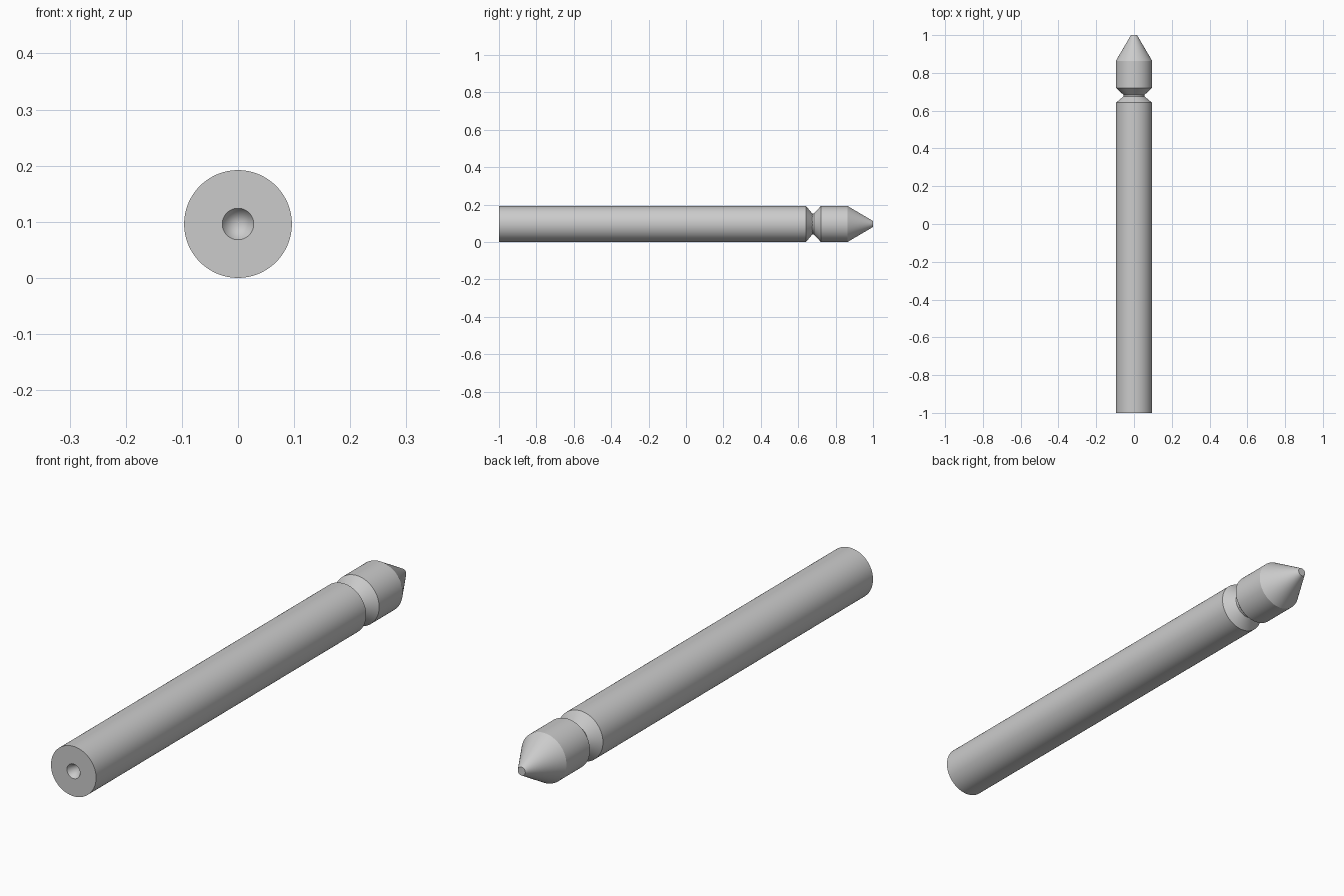
import bpy, bmesh, math
from mathutils import Vector, Matrix

if "Cube" in bpy.data.objects:
    bpy.data.objects.remove(bpy.data.objects["Cube"])

R = 0.096       # shaft radius, also the height of the axis
SEGMENTS = 128

# Half profile as (radius, y), from the bottom of the centre hole to the tip
PROFILE = [
    (0, -0.952), (0.028, -1.0),        # conical centre hole
    (R, -1.0), (R, 0.642),             # long shaft
    (0.056, 0.675), (0.056, 0.684),    # V groove
    (R, 0.721), (R, 0.864),            # head
    (0.016, 1.0), (0, 1.0),            # blunt cone tip
]


def lathe(name, profile):
    """Revolve a half profile around the y axis."""
    bm = bmesh.new()
    verts = [bm.verts.new((r, y, 0)) for r, y in profile]
    edges = [bm.edges.new(pair) for pair in zip(verts, verts[1:])]
    bmesh.ops.spin(bm, geom=verts + edges, cent=(0, 0, 0), axis=(0, 1, 0),
                   angle=math.tau, steps=SEGMENTS, use_merge=False)
    bmesh.ops.remove_doubles(bm, verts=bm.verts, dist=1e-5)
    bmesh.ops.recalc_face_normals(bm, faces=bm.faces)
    bmesh.ops.translate(bm, verts=bm.verts, vec=(0, 0, R))
    mesh = bpy.data.meshes.new(name)
    bm.to_mesh(mesh)
    bm.free()
    obj = bpy.data.objects.new(name, mesh)
    bpy.context.collection.objects.link(obj)
    return obj


# Grooved pin lying along y
pin = lathe("grooved_pin", PROFILE)
bpy.context.view_layer.objects.active = pin
pin.select_set(True)
bpy.ops.object.shade_smooth_by_angle(angle=math.radians(20))
